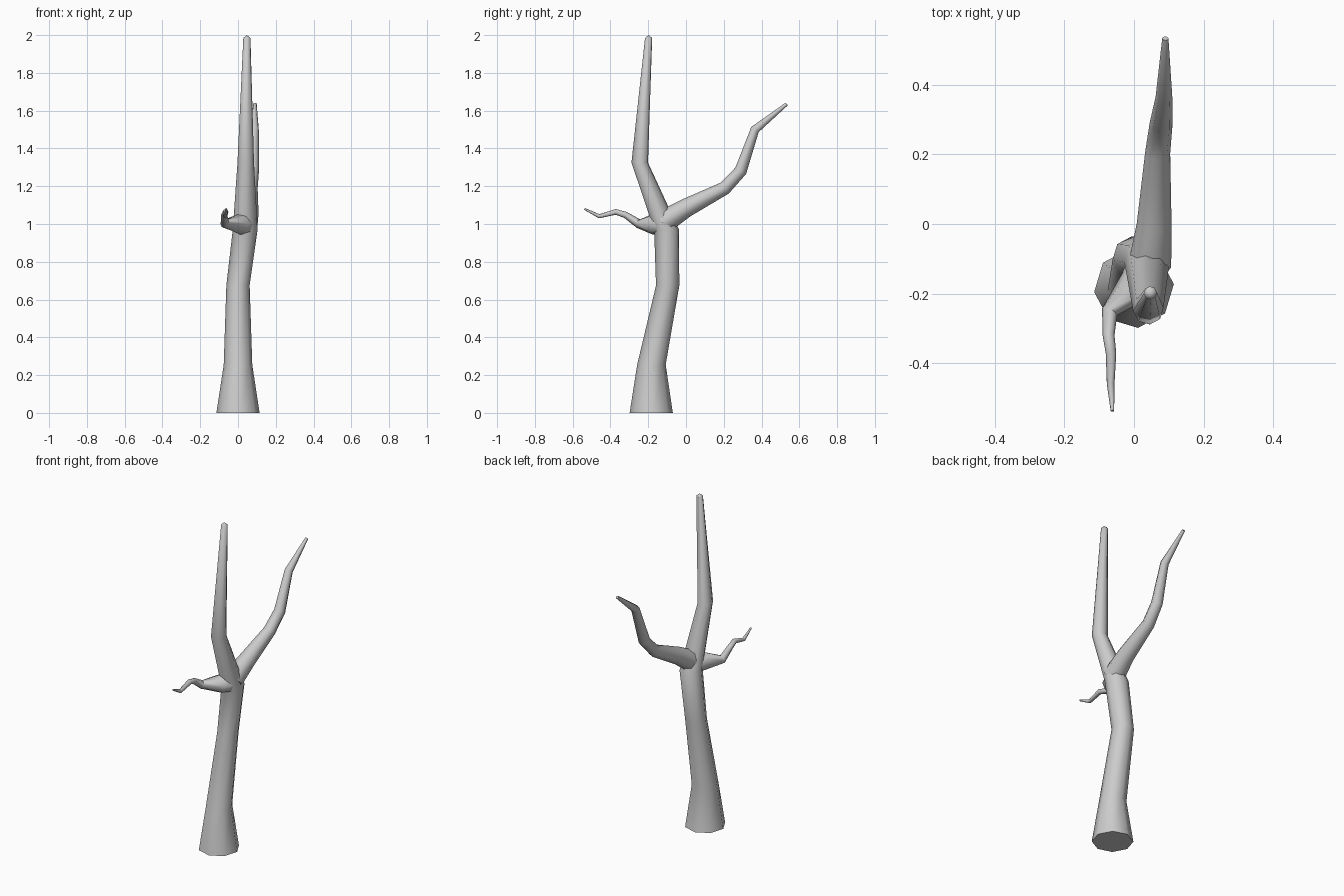
import bpy, bmesh, math
from mathutils import Vector

if "Cube" in bpy.data.objects:
    bpy.data.objects.remove(bpy.data.objects["Cube"])


def limb(name, pts, sides, side_axis=None, phase=0.0, tip=None):
    """Sweep a tapering polygon through (x, y, z, radius) points.
    With no side_axis the rings are horizontal, otherwise they are mitred."""
    bm = bmesh.new()
    cs = [Vector(p[:3]) for p in pts]
    rings = []
    for i, p in enumerate(pts):
        if side_axis is None:
            u, v = Vector((1, 0, 0)), Vector((0, 1, 0))
        else:
            t = Vector()
            if i > 0:
                t += (cs[i] - cs[i - 1]).normalized()
            if i < len(cs) - 1:
                t += (cs[i + 1] - cs[i]).normalized()
            t.normalize()
            u = (side_axis - t * side_axis.dot(t)).normalized()
            v = t.cross(u)
        ring = []
        for k in range(sides):
            a = phase + 2 * math.pi * k / sides
            ring.append(bm.verts.new(cs[i] + p[3] * (u * math.cos(a) + v * math.sin(a))))
        rings.append(ring)
    for a, b in zip(rings, rings[1:]):
        for k in range(sides):
            n = (k + 1) % sides
            bm.faces.new((a[k], a[n], b[n], b[k]))
    bm.faces.new(rings[0][::-1])
    if tip:
        apex = bm.verts.new(tip)
        for k in range(sides):
            bm.faces.new((rings[-1][k], rings[-1][(k + 1) % sides], apex))
    else:
        bm.faces.new(rings[-1])
    bmesh.ops.recalc_face_normals(bm, faces=bm.faces)
    me = bpy.data.meshes.new(name)
    bm.to_mesh(me)
    bm.free()
    ob = bpy.data.objects.new(name, me)
    bpy.context.collection.objects.link(ob)
    bpy.ops.object.select_all(action='DESELECT')
    ob.select_set(True)
    bpy.context.view_layer.objects.active = ob
    bpy.ops.object.shade_smooth_by_angle(angle=math.radians(50))
    return ob


# Trunk with flared foot, bending towards the front and ending in a blunt tip
limb("trunk", [
    (0.0, -0.184, 0.0, 0.115),
    (0.0, -0.183, 0.255, 0.076),
    (0.0, -0.097, 0.675, 0.062),
    (0.038, -0.103, 0.97, 0.066),
    (0.041, -0.245, 1.325, 0.044),
    (0.047, -0.198, 1.985, 0.019),
], 8, phase=0.1, tip=(0.047, -0.198, 2.0))

# Large branch rising to the back
X = Vector((1, 0, 0))
limb("back_branch", [
    (0.045, -0.12, 1.01, 0.062),
    (0.058, 0.0, 1.085, 0.05),
    (0.068, 0.205, 1.19, 0.036),
    (0.078, 0.29, 1.282, 0.033),
    (0.086, 0.365, 1.50, 0.024),
    (0.09, 0.533, 1.635, 0.009),
], 8, X)

# Small crooked branch at the front
limb("front_branch", [
    (0.035, -0.12, 0.995, 0.056),
    (0.01, -0.175, 1.0, 0.055),
    (-0.07, -0.252, 1.002, 0.024),
    (-0.073, -0.32, 1.048, 0.017),
    (-0.066, -0.372, 1.064, 0.015),
    (-0.067, -0.46, 1.041, 0.011),
    (-0.062, -0.537, 1.08, 0.005),
], 8, X)
